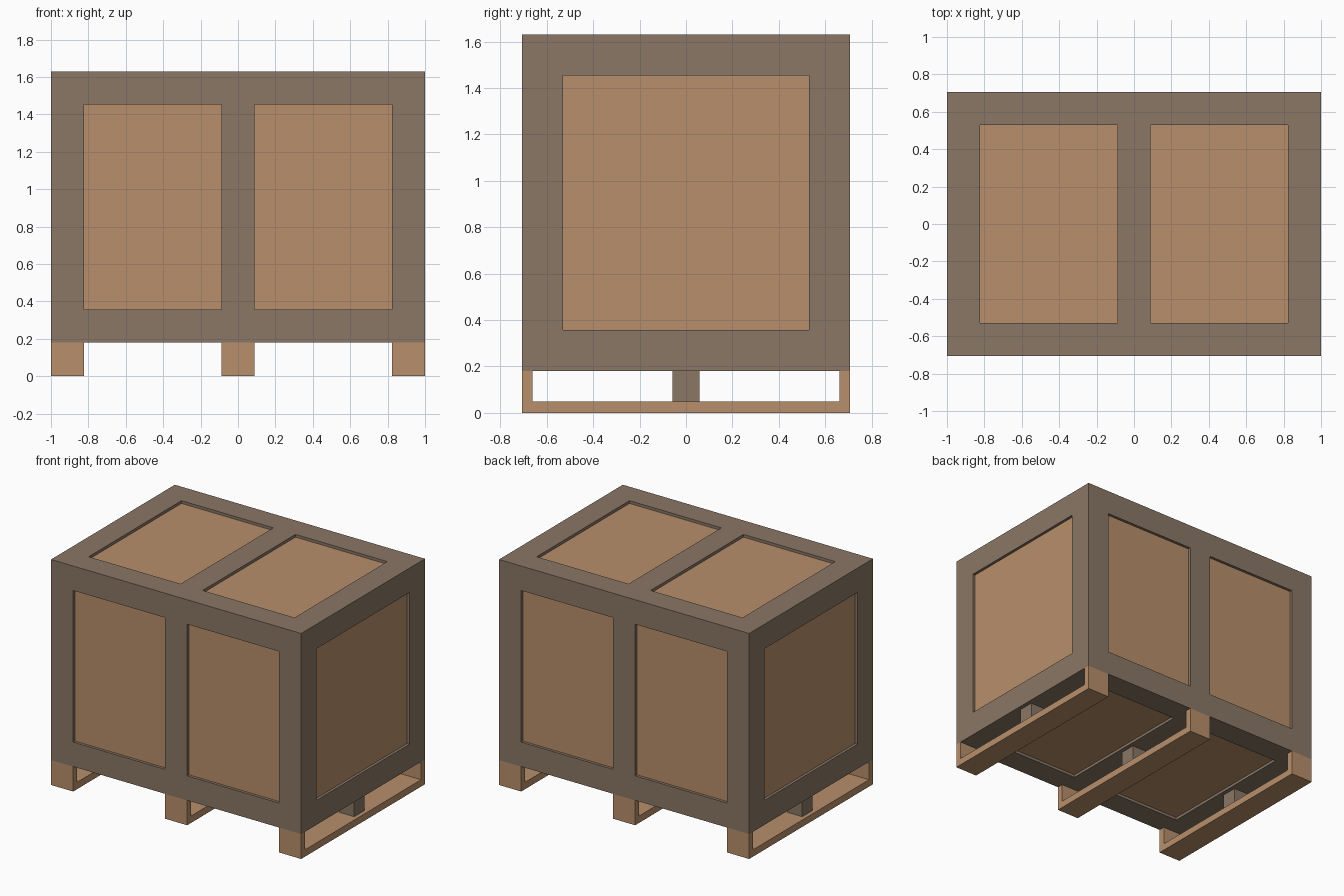
import bpy, bmesh
from mathutils import Vector

if "Cube" in bpy.data.objects:
    bpy.data.objects.remove(bpy.data.objects["Cube"])

HX, HY, Z0, Z1 = 1.0, 0.707, 0.18, 1.63   # crate extents
BAR, RECESS = 0.177, 0.02                 # frame bar width, panel depth
SKID_T, LEG_T, BLOCK = 0.05, 0.045, 0.118


def material(name, rgb):
    m = bpy.data.materials.new(name)
    m.diffuse_color = (*rgb, 1)
    m.use_nodes = True
    m.node_tree.nodes["Principled BSDF"].inputs["Base Color"].default_value = m.diffuse_color
    return m


WOOD = material("light_wood", (0.479, 0.275, 0.147))
FRAME = material("grey_wood", (0.254, 0.184, 0.133))


def make_object(name, bm, *mats):
    bmesh.ops.recalc_face_normals(bm, faces=bm.faces)
    mesh = bpy.data.meshes.new(name)
    bm.to_mesh(mesh)
    bm.free()
    for m in mats:
        mesh.materials.append(m)
    obj = bpy.data.objects.new(name, mesh)
    bpy.context.collection.objects.link(obj)
    return obj


def box(lo, hi):
    lo, hi = Vector(lo), Vector(hi)
    bm = bmesh.new()
    bmesh.ops.create_cube(bm, size=1)
    bmesh.ops.scale(bm, vec=hi - lo, verts=bm.verts)
    bmesh.ops.translate(bm, vec=(lo + hi) / 2, verts=bm.verts)
    return bm


# Crate body: box cut along the frame bars, panels pushed inwards on all six sides
bm = box((-HX, -HY, Z0), (HX, HY, Z1))
cuts = [(0, x) for x in (-HX + BAR, -BAR / 2, BAR / 2, HX - BAR)]
cuts += [(1, y) for y in (-HY + BAR, HY - BAR)]
cuts += [(2, z) for z in (Z0 + BAR, Z1 - BAR)]
for axis, pos in cuts:
    co, no = Vector(), Vector()
    co[axis], no[axis] = pos, 1
    bmesh.ops.bisect_plane(bm, geom=bm.verts[:] + bm.edges[:] + bm.faces[:],
                           plane_co=co, plane_no=no)
bm.normal_update()
panels = [f for f in bm.faces if f.calc_area() > 0.5]
bmesh.ops.inset_individual(bm, faces=panels, thickness=0, depth=-RECESS)
for f in panels:
    f.material_index = 1
make_object("crate_body", bm, FRAME, WOOD)

# Three skids: U-shaped runner with a spacer block in the middle
profile = [(-HY, 0), (HY, 0), (HY, Z0), (HY - LEG_T, Z0), (HY - LEG_T, SKID_T),
           (-HY + LEG_T, SKID_T), (-HY + LEG_T, Z0), (-HY, Z0)]
for side, cx in (("left", -HX + BAR / 2), ("middle", 0), ("right", HX - BAR / 2)):
    bm = bmesh.new()
    face = bm.faces.new([bm.verts.new((cx - BAR / 2, y, z)) for y, z in profile])
    ext = bmesh.ops.extrude_face_region(bm, geom=[face], use_keep_orig=True)
    bmesh.ops.translate(bm, vec=(BAR, 0, 0),
                        verts=[v for v in ext["geom"] if isinstance(v, bmesh.types.BMVert)])
    make_object(f"{side}_skid_runner", bm, WOOD)

    h = BLOCK / 2
    make_object(f"{side}_skid_block", box((cx - h, -h, SKID_T), (cx + h, h, Z0)), FRAME)
